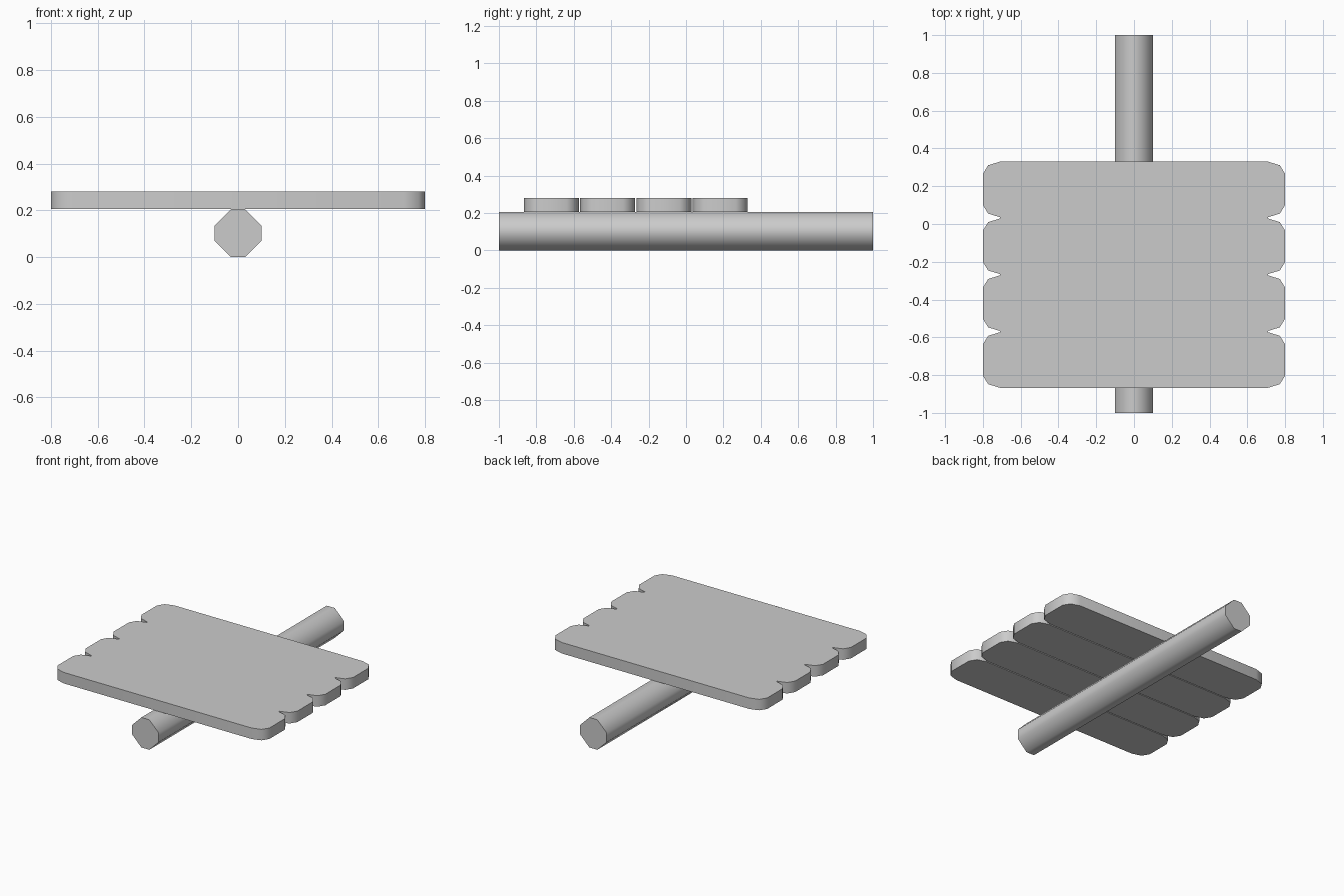
import bpy, bmesh, math

if "Cube" in bpy.data.objects:
    bpy.data.objects.remove(bpy.data.objects["Cube"])


def finish(bm, name):
    bmesh.ops.recalc_face_normals(bm, faces=bm.faces)
    me = bpy.data.meshes.new(name)
    bm.to_mesh(me)
    bm.free()
    ob = bpy.data.objects.new(name, me)
    bpy.context.collection.objects.link(ob)
    bpy.ops.object.select_all(action='DESELECT')
    ob.select_set(True)
    bpy.context.view_layer.objects.active = ob
    bpy.ops.object.shade_smooth_by_angle(angle=math.radians(60))
    return ob


def prism(bm, bottom, top):
    """Closed prism between two matching point rings; returns both vert rings."""
    lo = [bm.verts.new(p) for p in bottom]
    hi = [bm.verts.new(p) for p in top]
    bm.faces.new(lo[::-1])
    bm.faces.new(hi)
    n = len(lo)
    for i in range(n):
        j = (i + 1) % n
        bm.faces.new((lo[i], lo[j], hi[j], hi[i]))
    return lo, hi


# Post: octagonal bar lying along y
section = [(-0.03, 0), (0.03, 0), (0.1, 0.07), (0.1, 0.135),
           (0.03, 0.205), (-0.03, 0.205), (-0.1, 0.135), (-0.1, 0.07)]
bm = bmesh.new()
prism(bm, [(x, -1, z) for x, z in section], [(x, 1, z) for x, z in section])
finish(bm, "post")

# Sign boards: four round-cornered planks, joined only across the top surface
Z0, Z1 = 0.205, 0.28
quarter = [(0.8, 0.083), (0.772, 0.128), (0.71, 0.147)]
outline = (quarter + [(-x, y) for x, y in quarter[::-1]]
           + [(-x, -y) for x, y in quarter] + [(x, -y) for x, y in quarter[::-1]])
bm = bmesh.new()
previous = None
for i in range(4):
    cy = -0.72 + 0.301 * i
    lo, hi = prism(bm, [(x, y + cy, Z0) for x, y in outline],
                   [(x, y + cy, Z1) for x, y in outline])
    if previous:
        # top skin bridging the narrow gap to the neighbouring plank
        bm.faces.new((previous[3], previous[2], hi[9], hi[8]))
    previous = hi
finish(bm, "sign_planks")
